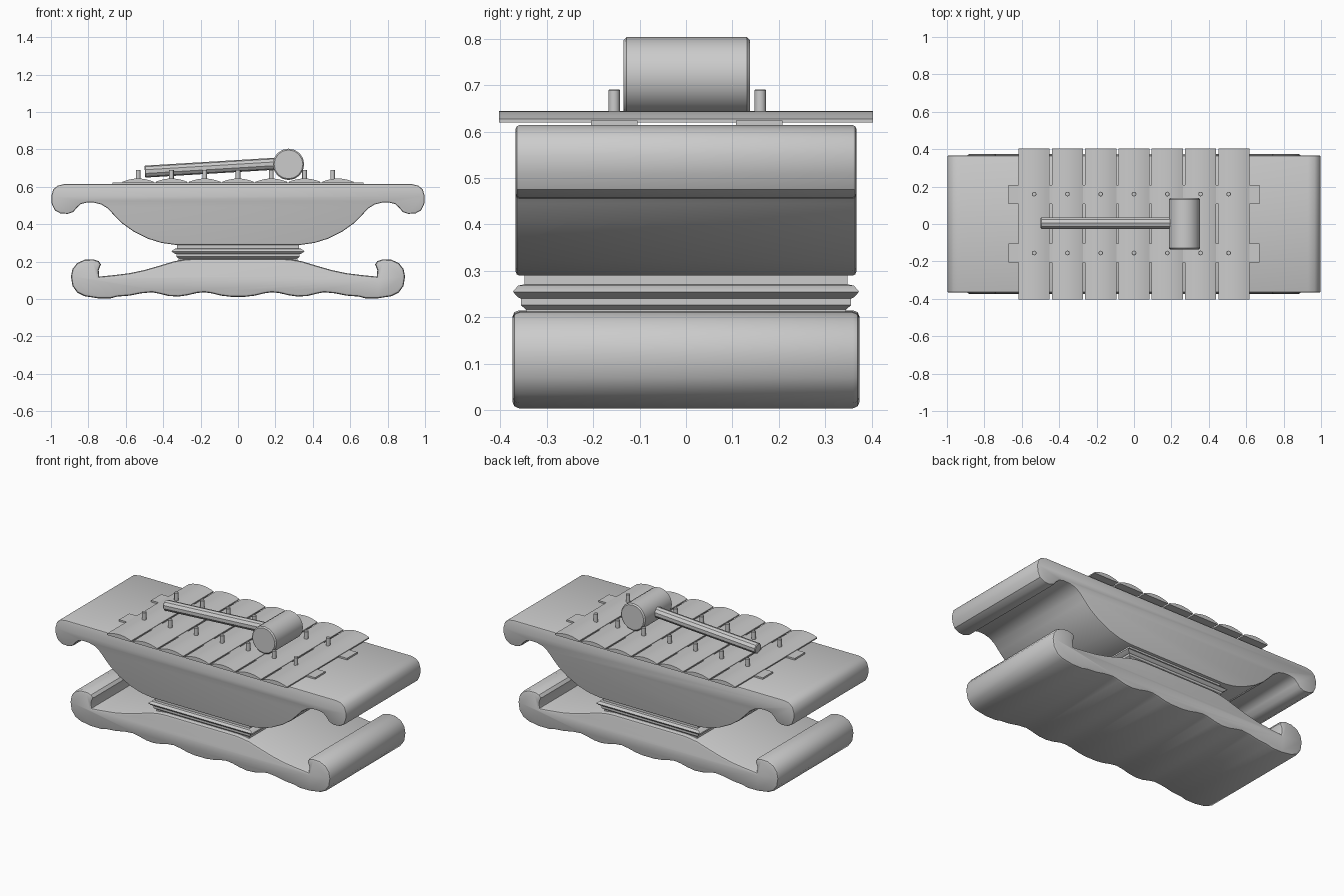
import bpy, bmesh, math
from mathutils import Vector

if "Cube" in bpy.data.objects:
    bpy.data.objects.remove(bpy.data.objects["Cube"])


def finish(name, bm, angle=30):
    bmesh.ops.recalc_face_normals(bm, faces=bm.faces)
    me = bpy.data.meshes.new(name)
    bm.to_mesh(me)
    bm.free()
    ob = bpy.data.objects.new(name, me)
    bpy.context.collection.objects.link(ob)
    bpy.ops.object.select_all(action='DESELECT')
    ob.select_set(True)
    bpy.context.view_layer.objects.active = ob
    bpy.ops.object.shade_smooth_by_angle(angle=math.radians(angle))
    return ob


def prism(name, pts, hy, bevel=0.0):
    """Extrude an xz profile along y, optionally rounding the rim of both ends."""
    bm = bmesh.new()
    a = [bm.verts.new((x, -hy, z)) for x, z in pts]
    b = [bm.verts.new((x, hy, z)) for x, z in pts]
    n = len(pts)
    caps = [bm.faces.new(a), bm.faces.new(b[::-1])]
    for i in range(n):
        j = (i + 1) % n
        bm.faces.new((a[i], b[i], b[j], a[j]))
    bmesh.ops.recalc_face_normals(bm, faces=bm.faces)
    if bevel:
        rim = [e for f in caps for e in f.edges]
        bmesh.ops.bevel(bm, geom=rim, offset=bevel, segments=2, profile=0.5,
                        affect='EDGES', clamp_overlap=False)
    return finish(name, bm)


def rod(name, p, q, r, sides, bevel=0.0):
    """Cylinder between two points."""
    p, q = Vector(p), Vector(q)
    d = q - p
    bm = bmesh.new()
    bmesh.ops.create_cone(bm, cap_ends=True, segments=sides, radius1=r, radius2=r, depth=d.length)
    if bevel:
        rim = [e for e in bm.edges if abs(e.verts[0].co.z - e.verts[1].co.z) < 1e-5]
        bmesh.ops.bevel(bm, geom=rim, offset=bevel, segments=1, affect='EDGES')
    m = d.to_track_quat('Z', 'Y').to_matrix().to_4x4()
    m.translation = (p + q) / 2
    bm.transform(m)
    return finish(name, bm, 35)


def mirrored(half):
    """Complete a right-half profile (starting and ending near x = 0)."""
    return half + [(-x, z) for x, z in reversed(half) if x > 1e-4]


# base with curled ends and scalloped underside
base = [(0, .215), (.24, .215), (.29, .211), (.34, .202), (.42, .178), (.5, .155), (.58, .138),
        (.66, .128), (.742, .12), (.745, .155), (.733, .185), (.745, .203), (.775, .212),
        (.82, .21), (.86, .192), (.885, .16), (.893, .12), (.885, .07), (.86, .035), (.82, .015),
        (.75, .004), (.68, .004), (.645, .013), (.58, .018), (.52, .03), (.46, .036),
        (.42, .028), (.37, .016), (.32, .013), (.27, .02), (.22, .032), (.18, .036),
        (.14, .03), (.09, .018), (.04, .012), (0, .012)]
prism("base", mirrored(base)[:-1] if mirrored(base)[-1] == base[0] else mirrored(base), 0.374, 0.014)

# resonator body with scrolled handles
body = [(0, .614), (.93, .614), (.965, .606), (.988, .585), (.998, .55), (.996, .51), (.98, .475),
        (.95, .458), (.91, .455), (.88, .466), (.86, .49), (.84, .508), (.81, .515), (.77, .515),
        (.73, .505), (.695, .483), (.66, .445), (.62, .405), (.56, .362), (.48, .322),
        (.41, .3), (.34, .29), (0, .29)]
prism("resonator_body", mirrored(body), 0.367, 0.008)

# stepped neck moulding
bm = bmesh.new()
levels = [(.318, .345, .19), (.318, .345, .217), (.33, .356, .226), (.33, .356, .24),
          (.34, .362, .243), (.356, .373, .255), (.34, .362, .268), (.325, .348, .271),
          (.325, .348, .3)]
rings = [[bm.verts.new((sx * hx, sy * hy, z)) for sx, sy in ((-1, -1), (1, -1), (1, 1), (-1, 1))]
         for hx, hy, z in levels]
bm.faces.new(rings[0])
bm.faces.new(rings[-1])
for lo, hi in zip(rings, rings[1:]):
    for i in range(4):
        j = (i + 1) % 4
        bm.faces.new((lo[i], lo[j], hi[j], hi[i]))
finish("neck_moulding", bm)

# two support rails under the bars
for k, y in enumerate((-0.155, 0.158)):
    ob = prism(f"rail_{k + 1}", [(-.672, .606), (.672, .606), (.672, .624), (-.672, .624)], 0.05)
    ob.location.y = y

# seven arched bars, each with two pins
hw = 0.0835
for i in range(7):
    cx = (i - 3) * 0.178
    arch = [(cx + hw * t / 4, .644 - .017 * (t / 4) ** 2) for t in range(-4, 5)]
    prism(f"bar_{i + 1}", arch + [(cx + hw, .62), (cx - hw, .62)], 0.403)
    px = 0.506 if i == 6 else cx
    for side, y in (("front", -0.155), ("back", 0.16)):
        rod(f"pin_{side}_{i + 1}", (px, y, .618), (px, y, .691), 0.0125, 12, 0.002)

# mallet resting on the bars
rod("mallet_head", (.27, -.135, .72), (.27, .138, .72), 0.084, 16, 0.007)
rod("mallet_handle", (-.498, .005, .681), (.23, .005, .725), 0.032, 10, 0.004)
